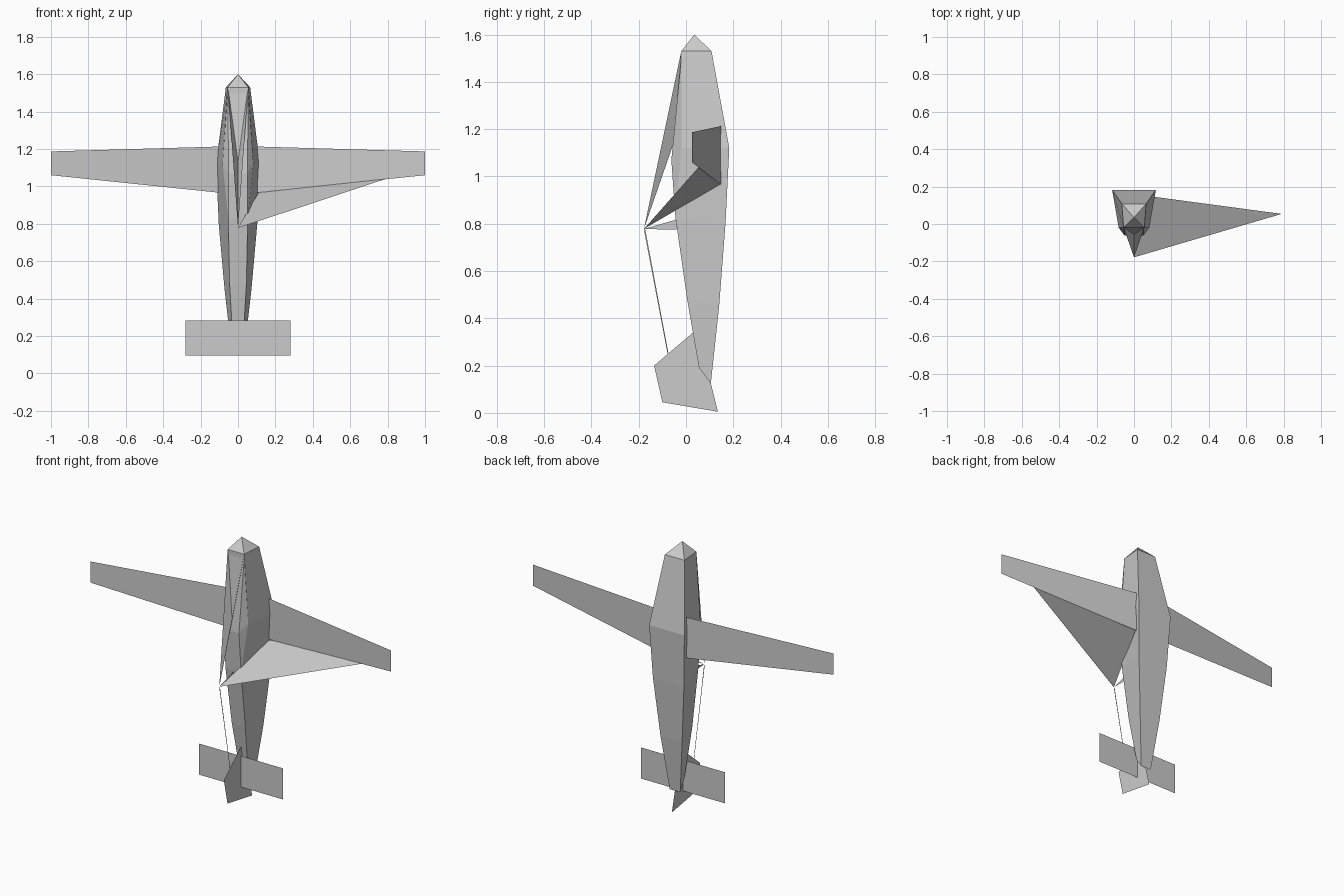
import bpy

if "Cube" in bpy.data.objects:
    bpy.data.objects.remove(bpy.data.objects["Cube"])


def mesh(name, verts, faces):
    me = bpy.data.meshes.new(name)
    me.from_pydata(verts, [], faces)
    me.validate()
    ob = bpy.data.objects.new(name, me)
    bpy.context.collection.objects.link(ob)
    return ob


def mirror(ob):
    ob.modifiers.new("mirror", 'MIRROR').use_axis = (True, False, False)


def flat(name, verts):
    return mesh(name, verts, [tuple(range(len(verts)))])


# Fuselage: trapezoid sections (belly half width, y, z, deck half width, y, z)
sections = [
    (.065, .108, 1.53, .055, -.02, 1.53),
    (.117, .183, 1.12, .082, -.02, 1.12),
    (.103, .167, .80, .052, -.045, .83),
    (.072, .14, .45, .045, .005, .48),
    (.035, .105, .125, .028, .055, .19),
]
verts, faces = [], []
for bw, by, bz, dw, dy, dz in sections:
    verts += [(-bw, by, bz), (bw, by, bz), (dw, dy, dz), (-dw, dy, dz)]
for s in range(len(sections) - 1):
    for i in range(4):
        j = (i + 1) % 4
        faces.append((4*s + i, 4*s + 4 + i, 4*s + 4 + j, 4*s + j))
n = len(verts)
faces.append((n - 1, n - 2, n - 3, n - 4))
# Pointed nose
verts.append((0, .035, 1.6))
faces += [(i, (i + 1) % 4, n) for i in range(4)]
mesh("fuselage", verts, faces)

# Canopy rising from the upper deck
canopy = [(.055, -.02, 1.50), (.082, -.02, 1.12), (.05, -.062, 1.07), (.052, -.045, .83)]
mesh("canopy", canopy + [(-x, y, z) for x, y, z in canopy],
     [(0, 1, 2), (1, 3, 2), (4, 6, 5), (5, 6, 7), (0, 2, 6, 4), (2, 3, 7, 6)])

# Thin tapered wings
mirror(flat("wing", [(.105, .147, 1.213), (1, .025, 1.187), (1, .025, 1.06), (.105, .147, .967)]))

# Flat tailplane and fin
flat("tailplane", [(-.28, .03, .095), (.28, .03, .095), (.28, .03, .282), (-.28, .03, .282)])
flat("tail_fin", [(0, .03, .34), (0, -.135, .2), (0, -.1, .045), (0, .135, .005),
                  (0, .105, .125), (0, .055, .19)])

# Antenna mast, wire and the facets meeting at the mast tip
tip = (0, -.178, .778)
flat("antenna_mast", [tip, (0, -.04, .775), (0, -.04, .818)])
flat("antenna_wire", [(0, -.178, .775), (0, -.172, .775), (0, -.074, .25), (0, -.078, .25)])
mirror(flat("nose_to_mast_panel", [(.055, -.02, 1.53), tip, (0, -.032, 1.2)]))
flat("wing_to_mast_panel", [tip, (.79, .054, 1.04), (.11, .145, .967)])
